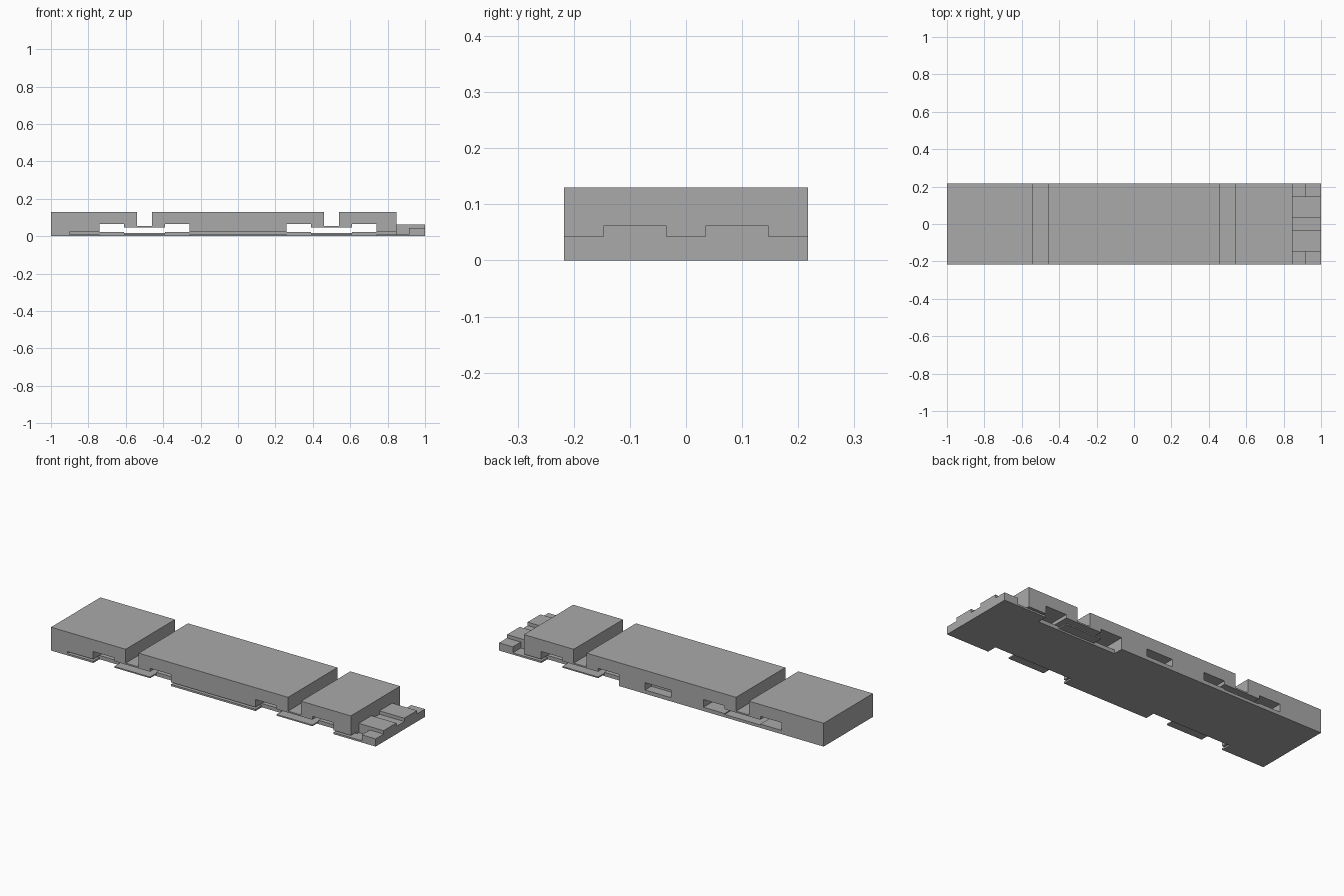
import bpy

if "Cube" in bpy.data.objects:
    bpy.data.objects.remove(bpy.data.objects["Cube"], do_unlink=True)

GREY = (0.40, 0.40, 0.40, 1)
W = 0.217          # half width
CORE = 0.147       # half width of the inner core
NOTCH = 0.162      # inner edge of the side notches
OUT = 0.3          # safely outside the body

mat = bpy.data.materials.new("plain_grey")
mat.use_nodes = True
mat.diffuse_color = GREY
mat.node_tree.nodes["Principled BSDF"].inputs["Base Color"].default_value = GREY


def box(name, x, y, z):
    """Box from (low, high) ranges on each axis."""
    (x0, x1), (y0, y1), (z0, z1) = sorted(x), sorted(y), sorted(z)
    verts = [(a, b, c) for a in (x0, x1) for b in (y0, y1) for c in (z0, z1)]
    faces = [(0, 1, 3, 2), (4, 6, 7, 5), (0, 4, 5, 1),
             (2, 3, 7, 6), (0, 2, 6, 4), (1, 5, 7, 3)]
    mesh = bpy.data.meshes.new(name)
    mesh.from_pydata(verts, [], faces)
    mesh.materials.append(mat)
    obj = bpy.data.objects.new(name, mesh)
    bpy.context.collection.objects.link(obj)
    return obj


body = box("body", (-1, 1), (-W, W), (0, 0.13))


def cut(x, y, z):
    """Remove a box-shaped volume from the body."""
    cutter = box("cutter", x, y, z)
    cutter.hide_render = True
    mod = body.modifiers.new("cut", "BOOLEAN")
    mod.operation = "DIFFERENCE"
    mod.solver = "EXACT"
    mod.object = cutter
    bpy.context.view_layer.objects.active = body
    bpy.ops.object.modifier_apply(modifier=mod.name)
    bpy.data.objects.remove(cutter, do_unlink=True)


FULL = (-OUT, OUT)

# Top gaps and the see-through openings below them
for s in (-1, 1):
    cut((s * 0.46, s * 0.54), FULL, (0.053, OUT))
    cut((s * 0.26, s * 0.39), FULL, (0.021, 0.064))
    cut((s * 0.61, s * 0.74), FULL, (0.021, 0.064))
    cut((s * 0.39, s * 0.61), FULL, (0.016, 0.045))

# Stepped connector end
cut((0.847, 1.2), FULL, (0.062, OUT))
cut((0.847, 1.2), (-0.035, 0.035), (0.043, OUT))
for s in (-1, 1):
    cut((0.915, 1.2), (s * CORE, s * OUT), (0.043, OUT))
    cut((0.847, 0.915), (s * CORE, s * OUT), (0.010, OUT))

# Notches in the floor edge, with a thin tab left in the middle
for s, side in ((-1, -1), (1, -1), (1, 1)):
    y = (side * NOTCH, side * OUT)
    cut((s * 0.26, s * 0.39), y, (-0.1, 0.03))
    cut((s * 0.61, s * 0.74), y, (-0.1, 0.03))
    cut((s * 0.39, s * 0.61), y, (-0.1, 0.009))

# Thin side slots just above the floor
for x, side in (((-0.9, -0.74), -1), ((-0.26, 0.26), -1),
                ((0.74, 0.915), -1), ((0.74, 0.915), 1)):
    cut(x, (side * NOTCH, side * OUT), (0.010, 0.021))

# Small pocket in the back
cut((-0.06, 0.10), (NOTCH, OUT), (0.021, 0.062))
